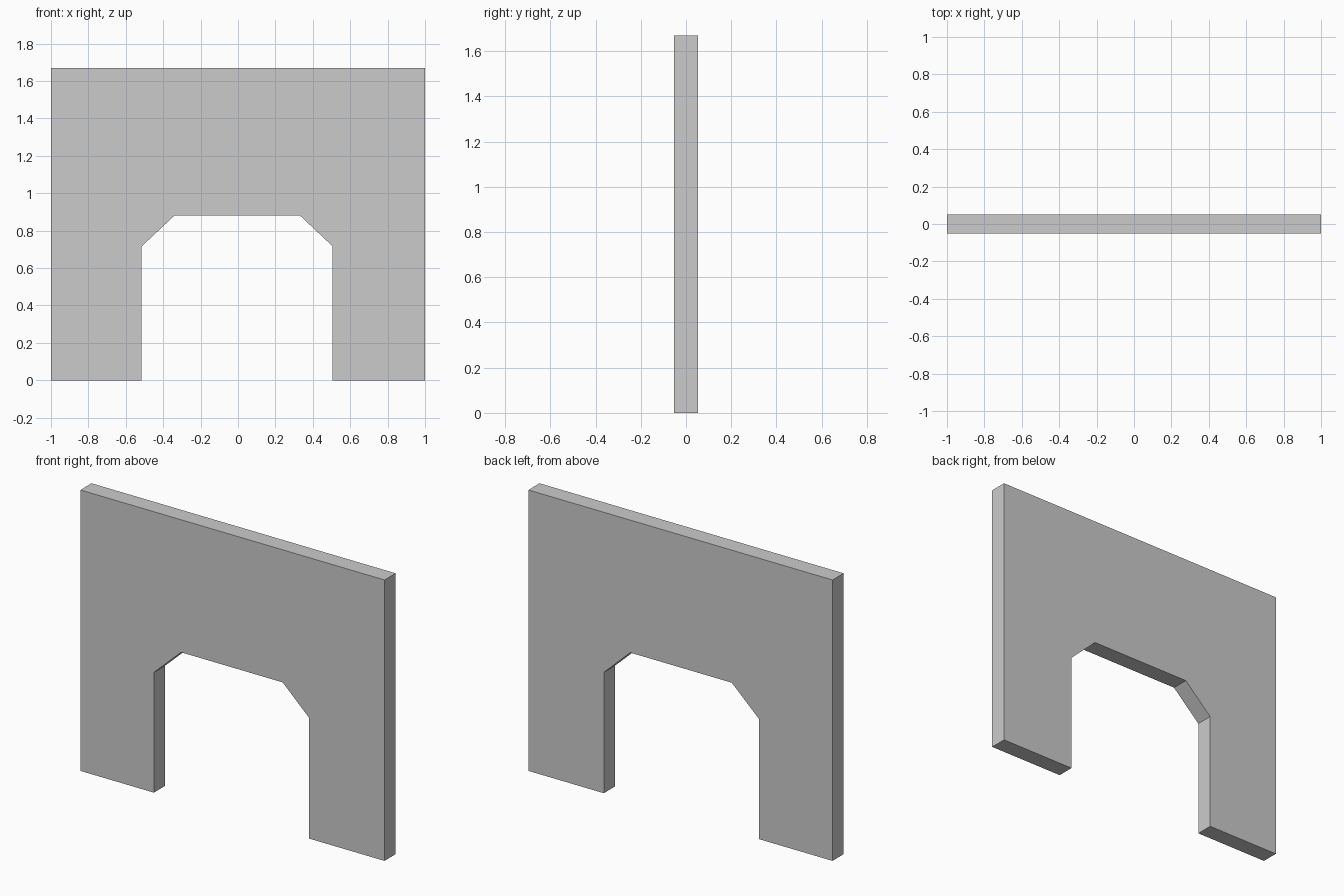
import bpy
import bmesh

if "Cube" in bpy.data.objects:
    bpy.data.objects.remove(bpy.data.objects["Cube"])

THICKNESS = 0.104

# Wall outline with chamfered archway, as (x, z) going round once
outline = [
    (-1.0, 0.0), (-0.517, 0.0), (-0.517, 0.714), (-0.338, 0.882),
    (0.33, 0.882), (0.504, 0.718), (0.504, 0.0), (1.0, 0.0),
    (1.0, 1.67), (-1.0, 1.67),
]

# Flat grey material
grey = bpy.data.materials.new("plain_grey")
grey.diffuse_color = (0.6, 0.6, 0.6, 1.0)
grey.use_nodes = True
grey.node_tree.nodes["Principled BSDF"].inputs["Base Color"].default_value = grey.diffuse_color

# Front face, extruded back to full thickness
bm = bmesh.new()
front = bm.faces.new([bm.verts.new((x, -THICKNESS / 2, z)) for x, z in outline])
extruded = bmesh.ops.extrude_face_region(bm, geom=[front], use_keep_orig=True)
back_verts = [g for g in extruded["geom"] if isinstance(g, bmesh.types.BMVert)]
bmesh.ops.translate(bm, verts=back_verts, vec=(0, THICKNESS, 0))
bmesh.ops.recalc_face_normals(bm, faces=bm.faces)

# Wall object
mesh = bpy.data.meshes.new("archway_wall")
bm.to_mesh(mesh)
bm.free()
mesh.materials.append(grey)
wall = bpy.data.objects.new("archway_wall", mesh)
bpy.context.collection.objects.link(wall)
